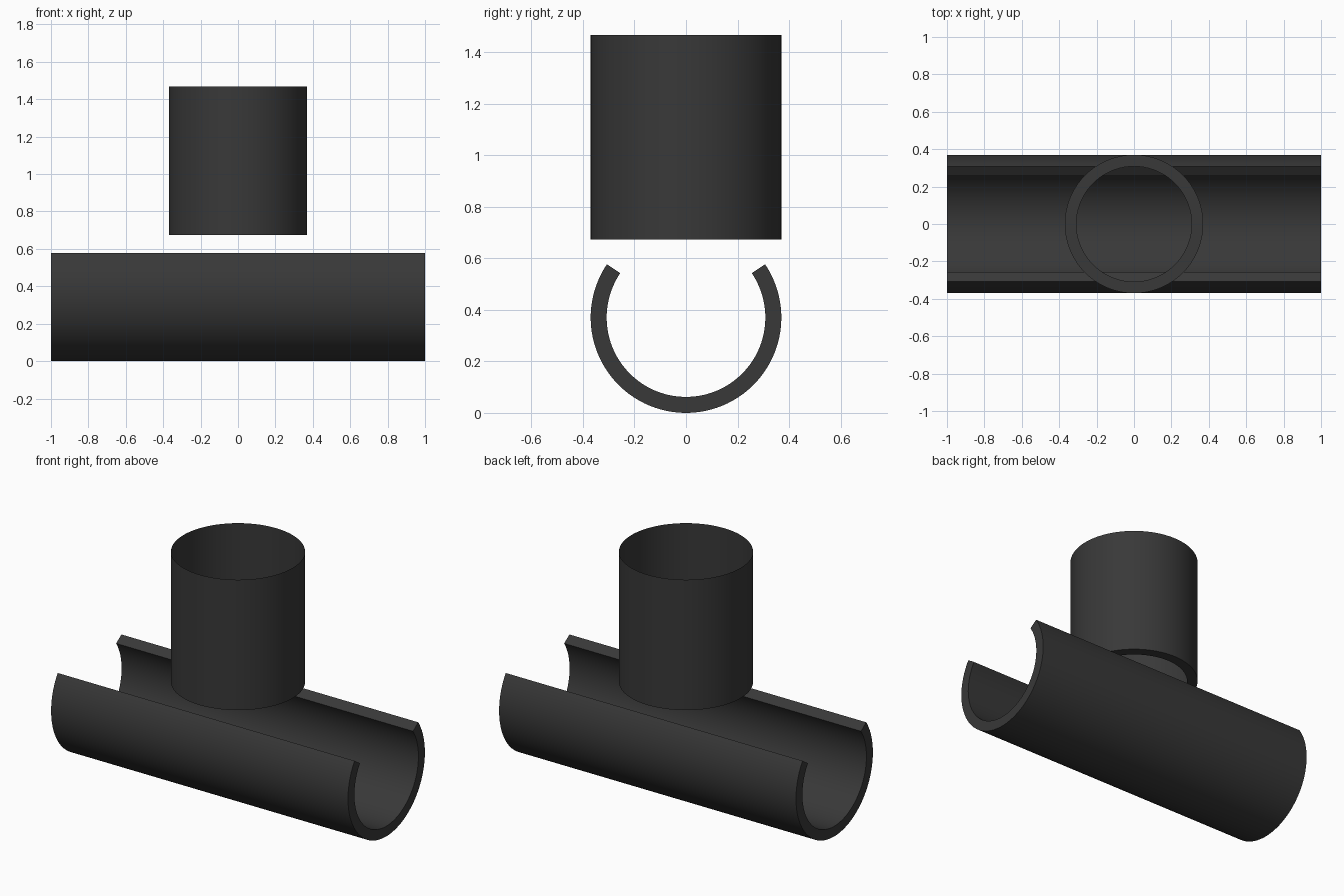
import bpy
import bmesh
from math import sin, cos, radians, pi

cube = bpy.data.objects.get("Cube")
if cube:
    bpy.data.objects.remove(cube, do_unlink=True)

OUTER, INNER = 0.37, 0.308

# Single dark plastic colour
dark = bpy.data.materials.new("dark_grey_plastic")
dark.use_nodes = True
colour = (0.04, 0.04, 0.04, 1)
dark.diffuse_color = colour
dark.node_tree.nodes["Principled BSDF"].inputs["Base Color"].default_value = colour


def finish(name, bm):
    mesh = bpy.data.meshes.new(name)
    bm.to_mesh(mesh)
    bm.free()
    mesh.materials.append(dark)
    obj = bpy.data.objects.new(name, mesh)
    bpy.context.collection.objects.link(obj)
    bpy.ops.object.select_all(action="DESELECT")
    obj.select_set(True)
    bpy.context.view_layer.objects.active = obj
    bpy.ops.object.shade_smooth_by_angle(angle=radians(30))
    return obj


def sweep(bm, profile, place, steps, closed):
    """Join copies of a profile positioned by place(point, step)."""
    rings = [[bm.verts.new(place(p, i)) for p in profile] for i in range(steps)]
    for i in range(steps if closed else steps - 1):
        a, b = rings[i], rings[(i + 1) % steps]
        for j in range(len(profile) - 1):
            bm.faces.new((a[j], b[j], b[j + 1], a[j + 1]))
    return rings


# Open trough: a thick C-shaped section running along x
bm = bmesh.new()
start, end, steps = radians(146), radians(394), 72
section = [(-1, INNER), (-1, OUTER), (1, OUTER), (1, INNER), (-1, INNER)]


def around_x(p, i):
    t = start + (end - start) * i / (steps - 1)
    return (p[0], p[1] * cos(t), OUTER + p[1] * sin(t))


rings = sweep(bm, section, around_x, steps, False)
for ring in (rings[0], rings[-1]):
    bm.faces.new(ring[:4])
bmesh.ops.remove_doubles(bm, verts=bm.verts, dist=0.0001)
bmesh.ops.recalc_face_normals(bm, faces=bm.faces)
finish("pipe_trough", bm)

# Upright sleeve: thin wall with a flat ledge around its lower opening
bm = bmesh.new()
sides = 72


def around_z(p, i):
    t = 2 * pi * i / sides
    return (p[0] * cos(t), p[0] * sin(t), p[1])


sweep(bm, [(INNER, 0.673), (OUTER, 0.673), (OUTER, 1.467)], around_z, sides, True)
finish("upright_sleeve", bm)
